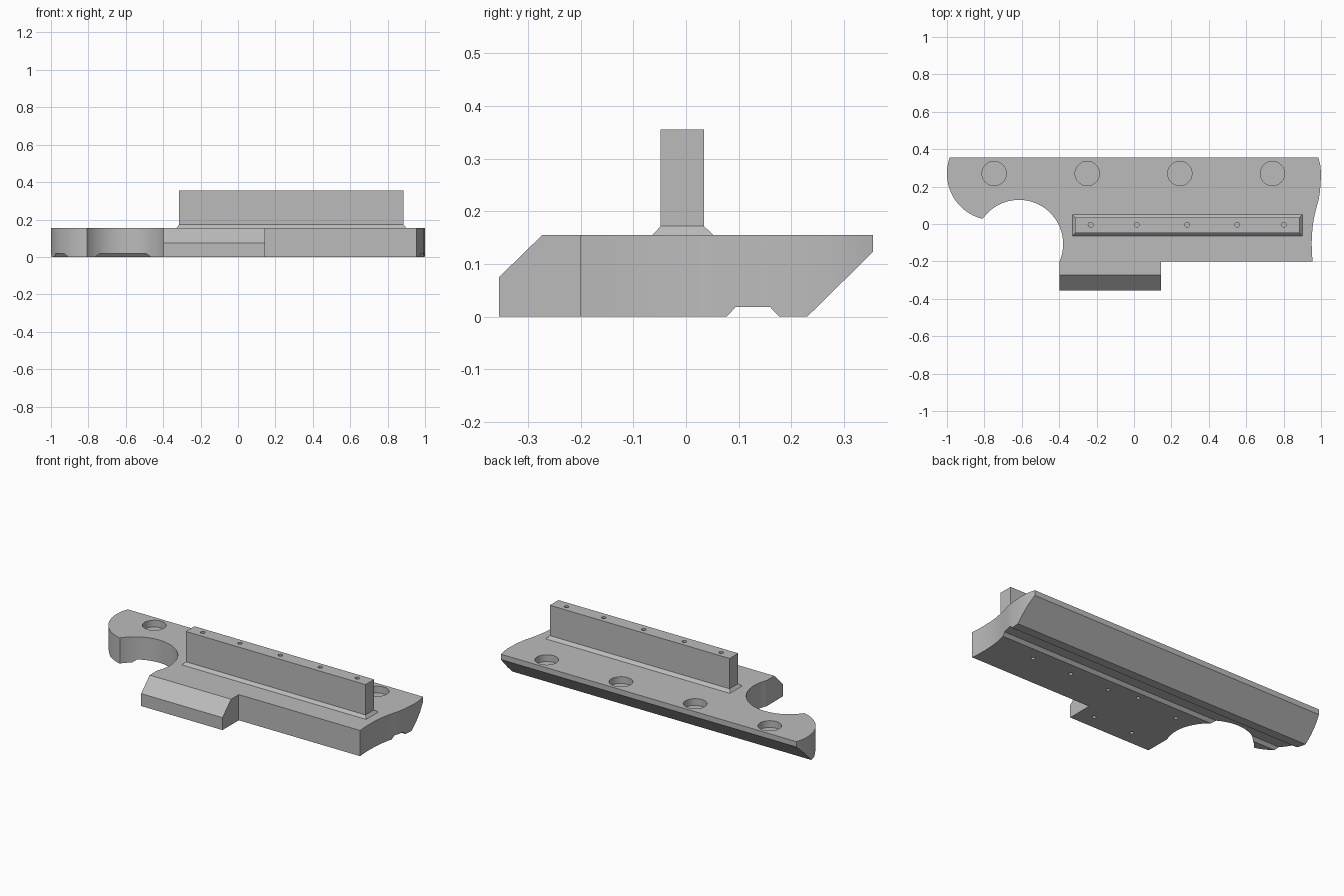
import bpy, bmesh, math
from mathutils import Matrix, Vector

if "Cube" in bpy.data.objects:
    bpy.data.objects.remove(bpy.data.objects["Cube"])

grey = bpy.data.materials.new("machined_grey")
grey.diffuse_color = (0.5, 0.5, 0.5, 1)
grey.use_nodes = True
grey.node_tree.nodes["Principled BSDF"].inputs["Base Color"].default_value = grey.diffuse_color


def make(name, bm):
    bmesh.ops.recalc_face_normals(bm, faces=bm.faces[:])
    me = bpy.data.meshes.new(name)
    bm.to_mesh(me)
    bm.free()
    me.materials.append(grey)
    ob = bpy.data.objects.new(name, me)
    bpy.context.collection.objects.link(ob)
    return ob


def prism(name, pts, offset):
    """Extrude a closed loop of 3D points along an offset."""
    bm = bmesh.new()
    f = bm.faces.new([bm.verts.new(p) for p in pts])
    r = bmesh.ops.extrude_face_region(bm, geom=[f])
    verts = [g for g in r["geom"] if isinstance(g, bmesh.types.BMVert)]
    bmesh.ops.translate(bm, verts=verts, vec=Vector(offset))
    return make(name, bm)


def drills(name, holes):
    """Cylinders given as x, y, radius, bottom z, top z."""
    bm = bmesh.new()
    for x, y, r, z0, z1 in holes:
        bmesh.ops.create_cone(bm, cap_ends=True, segments=40 if r > 0.03 else 16,
                              radius1=r, radius2=r, depth=z1 - z0,
                              matrix=Matrix.Translation((x, y, (z0 + z1) / 2)))
    return make(name, bm)


def cut(ob, tool, op):
    tool.hide_render = True
    m = ob.modifiers.new(op.lower(), "BOOLEAN")
    m.object, m.operation, m.solver = tool, op, "EXACT"
    bpy.context.view_layer.objects.active = ob
    bpy.ops.object.modifier_apply(modifier=m.name)
    bpy.data.objects.remove(tool)


def arc(cx, cy, r, a0, a1, n):
    return [(cx + r * math.cos(math.radians(a0 + (a1 - a0) * i / n)),
             cy + r * math.sin(math.radians(a0 + (a1 - a0) * i / n))) for i in range(n + 1)]


# Plate outline: rounded left lobe, round notch, front tab, wavy right end
outline = arc(-0.75, 0.27, 0.25, 160, 255, 24)
outline += arc(-0.615, -0.107, 0.236, 145, -23.5, 36)
outline += [(-0.398, -0.36), (0.145, -0.36), (0.145, -0.2), (0.955, -0.2),
            (0.951, -0.15), (0.95, -0.1), (0.952, -0.05), (0.957, 0), (0.965, 0.045),
            (0.976, 0.09), (0.987, 0.13), (0.994, 0.17), (0.998, 0.22), (1.0, 0.27),
            (0.997, 0.31), (0.985, 0.36)]
plate = prism("plate", [(x, y, -0.01) for x, y in outline], (0, 0, 0.2))

# Side profile: tab chamfer, sloped rear and underside groove
profile = [(-0.355, 0), (-0.355, 0.075), (-0.273, 0.155), (0.355, 0.155), (0.355, 0.123),
           (0.23, 0), (0.177, 0), (0.16, 0.018), (0.094, 0.018), (0.077, 0)]
cut(plate, prism("profile_tool", [(-1.1, y, z) for y, z in profile], (2.2, 0, 0)), "INTERSECT")

# Round pockets on top, small blind holes underneath
holes = [(x, 0.27, 0.065, 0.114, 0.2) for x in (-0.748, -0.25, 0.245, 0.74)]
holes += [(x, y, 0.011, -0.05, 0.07) for x, y in
          ((0.7, 0), (0.44, 0), (0.18, 0), (0, 0.035), (-0.29, 0), (0.05, -0.27), (-0.21, -0.27))]
cut(plate, drills("plate_drills", holes), "DIFFERENCE")

# Upright rail with flared foot
bm = bmesh.new()
rings = []
for x0, x1, y0, y1, z in ((-0.33, 0.9, -0.064, 0.052, 0.155),
                          (-0.315, 0.885, -0.048, 0.034, 0.172),
                          (-0.315, 0.885, -0.048, 0.034, 0.355)):
    rings.append([bm.verts.new((x, y, z)) for x, y in ((x0, y0), (x1, y0), (x1, y1), (x0, y1))])
for a, b in zip(rings, rings[1:]):
    for i in range(4):
        j = (i + 1) % 4
        bm.faces.new((a[i], a[j], b[j], b[i]))
bm.faces.new(rings[0][::-1])
bm.faces.new(rings[-1])
rail = make("rail", bm)
cut(rail, drills("rail_drills", [(x, -0.004, 0.013, 0.25, 0.4)
                                 for x in (-0.232, 0.015, 0.285, 0.552, 0.8)]), "DIFFERENCE")

# Smooth the curved walls, keep edges sharp
for ob in (plate, rail):
    bpy.ops.object.select_all(action="DESELECT")
    ob.select_set(True)
    bpy.context.view_layer.objects.active = ob
    bpy.ops.object.shade_smooth_by_angle(angle=math.radians(25))
